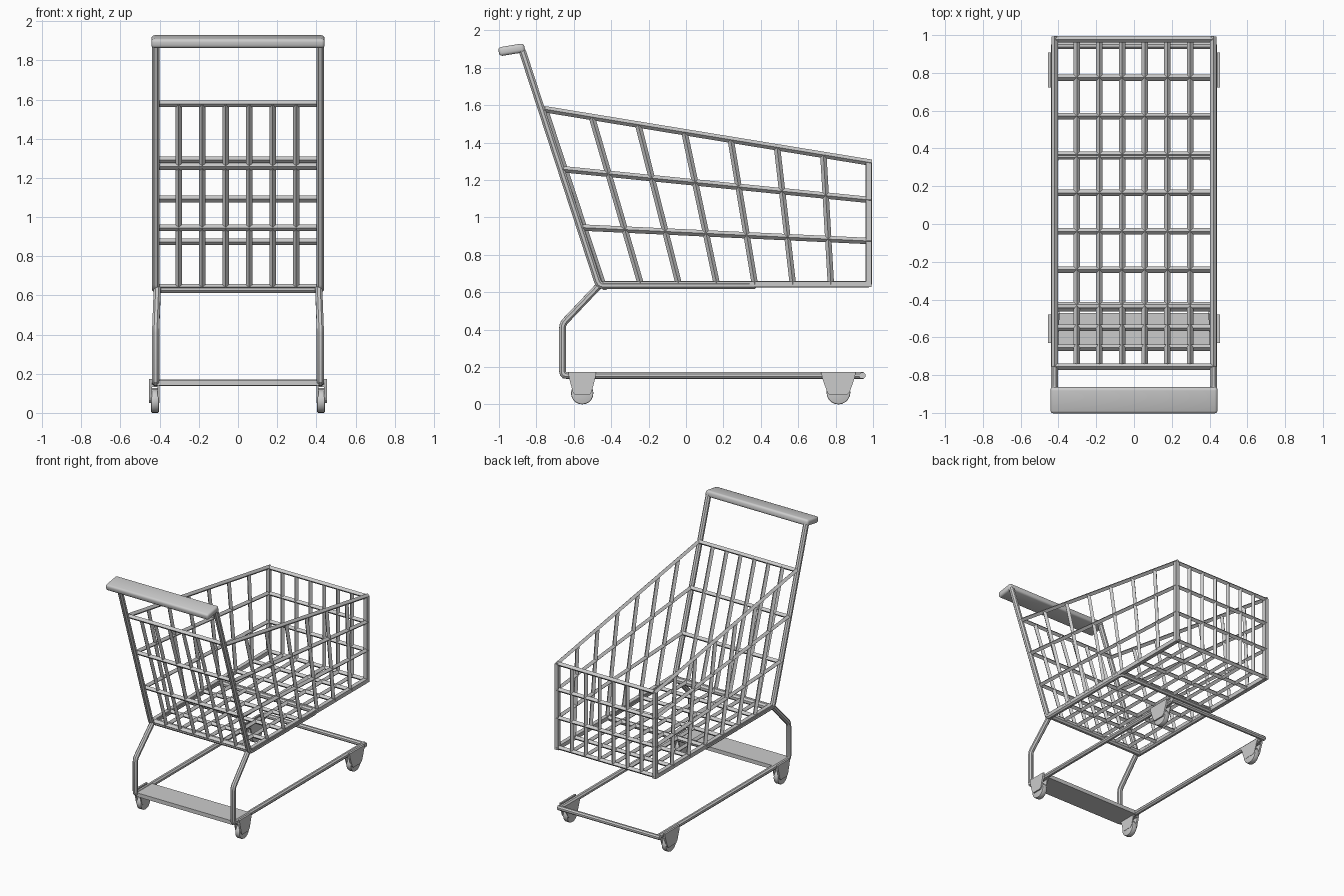
import bpy, bmesh, math
from mathutils import Vector, Matrix

if "Cube" in bpy.data.objects:
    bpy.data.objects.remove(bpy.data.objects["Cube"])


def finish(name, bm, smooth=None):
    bmesh.ops.recalc_face_normals(bm, faces=bm.faces)
    me = bpy.data.meshes.new(name)
    bm.to_mesh(me)
    bm.free()
    ob = bpy.data.objects.new(name, me)
    bpy.context.collection.objects.link(ob)
    if smooth:
        bpy.ops.object.select_all(action='DESELECT')
        ob.select_set(True)
        bpy.context.view_layer.objects.active = ob
        bpy.ops.object.shade_smooth_by_angle(angle=math.radians(smooth))
    return ob


def fillet(pts, r, n=3):
    """Round the inner corners of a path."""
    pts = [Vector(p) for p in pts]
    out = [pts[0]]
    for a, b, c in zip(pts, pts[1:], pts[2:]):
        s = b + (a - b).normalized() * min(r, (a - b).length * .45)
        e = b + (c - b).normalized() * min(r, (c - b).length * .45)
        for i in range(n + 1):
            t = i / n
            out.append(s * (1 - t) ** 2 + b * 2 * t * (1 - t) + e * t * t)
    return out + [pts[-1]]


def sweep(bm, pts, r, sides=8, turn=0.0):
    """Sweep a regular polygon along a path, with end caps."""
    pts = [Vector(p) for p in pts]
    d = (pts[1] - pts[0]).normalized()
    ref = Vector((0, 0, 1)) if abs(d.z) < .9 else Vector((0, 1, 0))
    u = (ref - d * ref.dot(d)).normalized()
    rings = []
    for i, p in enumerate(pts):
        t = (pts[min(i + 1, len(pts) - 1)] - pts[max(i - 1, 0)]).normalized()
        u = (u - t * u.dot(t)).normalized()
        v = t.cross(u)
        ang = [turn + 2 * math.pi * k / sides for k in range(sides)]
        rings.append([bm.verts.new(p + (u * math.cos(a) + v * math.sin(a)) * r) for a in ang])
    for a, b in zip(rings, rings[1:]):
        for k in range(sides):
            j = (k + 1) % sides
            bm.faces.new((a[k], a[j], b[j], b[k]))
    bm.faces.new(rings[0][::-1])
    bm.faces.new(rings[-1])


def box(name, loc, size, bevel=0, segs=3, tilt=0):
    bm = bmesh.new()
    bmesh.ops.create_cube(bm, size=1)
    bmesh.ops.scale(bm, vec=size, verts=bm.verts)
    if bevel:
        bmesh.ops.bevel(bm, geom=bm.edges[:], offset=bevel, segments=segs, affect='EDGES', profile=.5)
    bmesh.ops.rotate(bm, matrix=Matrix.Rotation(tilt, 3, 'X'), verts=bm.verts)
    bmesh.ops.translate(bm, vec=loc, verts=bm.verts)
    return finish(name, bm, 35)


W = 0.42      # half width of the cart
R = 0.017     # wire radius
Q = math.pi / 4

# Upper frame: handle uprights running into a loop below the basket
half = [(W, -.94, 1.895), (W, -.88, 1.905), (W, -.465, .635), (W, .36, .635)]
bm = bmesh.new()
sweep(bm, fillet(half + [(-x, y, z) for x, y, z in half[::-1]], .025), .0205, 8, Q / 2)
sweep(bm, [(-W, -.435, .635), (W, -.435, .635)], .024, 8, Q / 2)
finish("upper_frame", bm, 30)

# Lower frame: bent legs, base rails and the thin front cross tube
bm = bmesh.new()
for s in (-1, 1):
    sweep(bm, fillet([(s * .412, -.465, .635), (s * W, -.66, .43), (s * W, -.66, .155),
                      (s * W, .95, .155)], .022), .0195, 8, Q / 2)
sweep(bm, [(-W - .018, .943, .154), (W + .018, .943, .154)], .018, 8, Q / 2)
finish("lower_frame", bm, 30)

# Handle grip and rear deck plate
box("handle_grip", (0, -.932, 1.896), (.885, .14, .048), .016, 3, .16)
box("rear_plate", (0, -.565, .154), (.83, .19, .03))

# Basket levels: (rear y, rear z, front z)
FY = .978
levels = [(-.755, 1.578, 1.292), (-.655, 1.257, 1.092), (-.55, .945, .873), (-.445, .642, .642)]
top, bot = levels[0], levels[3]

# Basket side walls: rails and leaning uprights
bm = bmesh.new()
for s in (-1, 1):
    for i, (y, z, fz) in enumerate(levels):
        sweep(bm, [(s * W, y, z), (s * W, FY + .014, fz)], R if i < 3 else .022, 4, 0 if i < 3 else Q)
    for k in range(1, 7):
        t = k / 7
        yt = top[0] + (FY - top[0]) * t
        zt = top[1] + (top[2] - top[1]) * t
        sweep(bm, [(s * W, yt + .004, zt), (s * W, bot[0] + (FY - bot[0]) * t, .642)], R, 4)
    sweep(bm, [(s * W, FY, .63), (s * W, FY, top[2])], .021, 4, Q)
finish("basket_sides", bm)

# Basket front and back walls: cross wires and uprights
xs = [-.303 + .12 * k for k in range(6)]
front, back = bmesh.new(), bmesh.new()
for y, z, fz in levels:
    sweep(front, [(-W, FY, fz), (W, FY, fz)], R, 4)
    sweep(back, [(-W, y, z), (W, y, z)], R, 4)
for x in xs:
    sweep(front, [(x, FY, .642), (x, FY, top[2])], R, 4)
    sweep(back, [(x, bot[0], .642), (x, top[0], top[1])], R, 4)
finish("basket_front", front)
finish("basket_back", back)

# Basket floor grid
bm = bmesh.new()
for x in xs:
    sweep(bm, [(x, bot[0], .642), (x, FY, .642)], R, 4)
for k in range(1, 7):
    y = bot[0] + (FY - bot[0]) * k / 7
    sweep(bm, [(-W, y, .642), (W, y, .642)], R, 4)
finish("basket_floor", bm)


# Casters: wheel between two tapered bracket plates
def caster(name, s, y, r, wt, wb):
    bm = bmesh.new()
    m = Matrix.Translation((s * .424, y, r)) @ Matrix.Rotation(math.pi / 2, 4, 'Y')
    bmesh.ops.create_cone(bm, cap_ends=True, segments=20, radius1=r, radius2=r, depth=.04, matrix=m)
    rims = [e for e in bm.edges if abs(e.verts[0].co.x - e.verts[1].co.x) < 1e-5]
    bmesh.ops.bevel(bm, geom=rims, offset=.006, segments=2, affect='EDGES', profile=.5)
    finish(name + "_wheel", bm, 40)
    bm = bmesh.new()
    prof = [(-wt, .172), (wt, .172), (wt * .93, .14), (wb, .065), (wb * .75, .05),
            (-wb * .75, .05), (-wb, .065), (-wt * .93, .14)]
    for x0, x1 in ((.44, .454), (.402, .41)):
        a, b = ([bm.verts.new((s * x, y + p, min(z, .172 if x > .42 else .15)))
                 for p, z in prof] for x in (x0, x1))
        bm.faces.new(a)
        bm.faces.new(b)
        for k in range(len(prof)):
            j = (k + 1) % len(prof)
            bm.faces.new((a[k], a[j], b[j], b[k]))
    # bridge over the wheel
    bmesh.ops.create_cube(bm, size=1, matrix=Matrix.Translation((s * .425, y, .138)) @
                          Matrix.Diagonal((.044, wt * 1.8, .012, 1)))
    finish(name + "_bracket", bm)


for s, side in ((-1, "left"), (1, "right")):
    caster("front_end_caster_" + side, s, .815, .064, .093, .06)
    caster("rear_end_caster_" + side, s, -.555, .06, .075, .05)
